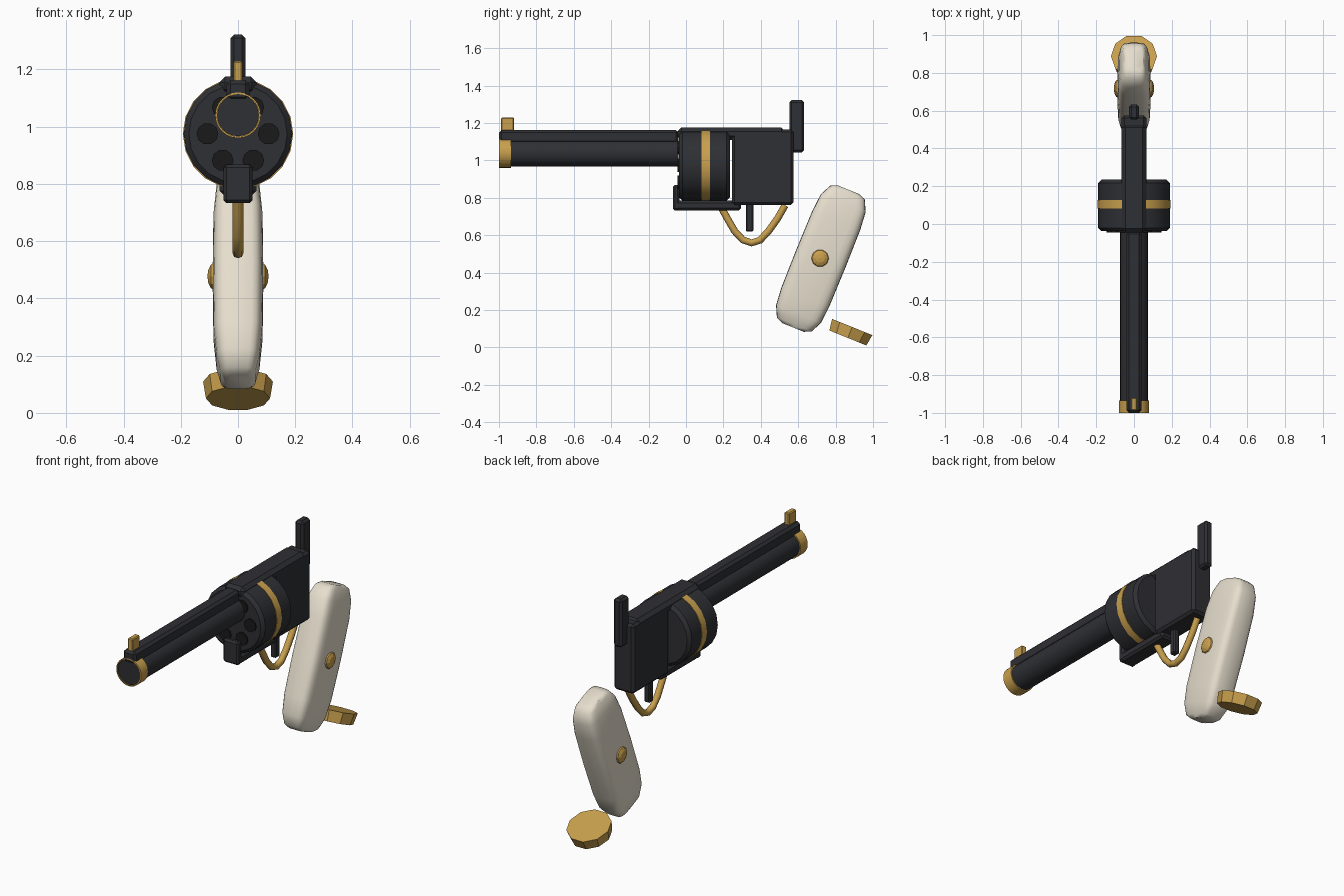
import bpy, bmesh
from math import sin, cos, pi, radians, copysign
from mathutils import Matrix, Vector

if "Cube" in bpy.data.objects:
    bpy.data.objects.remove(bpy.data.objects["Cube"])


def material(name, rgb):
    m = bpy.data.materials.new(name)
    m.diffuse_color = (*rgb, 1)
    m.use_nodes = True
    m.node_tree.nodes["Principled BSDF"].inputs["Base Color"].default_value = m.diffuse_color
    return m


STEEL = material("dark_steel", (0.028, 0.029, 0.034))
BLACK = material("black", (0.010, 0.010, 0.011))
BRASS = material("brass", (0.58, 0.35, 0.075))
IVORY = material("ivory", (0.80, 0.74, 0.62))
TILT = radians(22)


def finish(bm, name, mat, smooth=None):
    bmesh.ops.recalc_face_normals(bm, faces=bm.faces)
    me = bpy.data.meshes.new(name)
    bm.to_mesh(me)
    bm.free()
    ob = bpy.data.objects.new(name, me)
    bpy.context.collection.objects.link(ob)
    me.materials.append(mat)
    if smooth:
        bpy.ops.object.select_all(action='DESELECT')
        ob.select_set(True)
        bpy.context.view_layer.objects.active = ob
        bpy.ops.object.shade_smooth_by_angle(angle=radians(smooth))
    return ob


def box(name, hx, y0, y1, z0, z1, mat=STEEL, bevel=0.012):
    bm = bmesh.new()
    size = Matrix.Diagonal((2 * hx, y1 - y0, z1 - z0, 1))
    bmesh.ops.create_cube(bm, size=1, matrix=Matrix.Translation((0, (y0 + y1) / 2, (z0 + z1) / 2)) @ size)
    bmesh.ops.bevel(bm, geom=bm.edges[:], offset=bevel, segments=1, affect='EDGES')
    return finish(bm, name, mat)


def lathe(name, profile, sides, x, z, mat=STEEL, smooth=None, caps=True):
    """Rings of (y, radius) around an axis along y."""
    bm = bmesh.new()
    rings = [[bm.verts.new((x + r * cos(2 * pi * i / sides), y, z + r * sin(2 * pi * i / sides)))
              for i in range(sides)] for y, r in profile]
    skin(bm, rings, caps)
    return finish(bm, name, mat, smooth)


def skin(bm, rings, caps=True):
    for a, b in zip(rings, rings[1:]):
        for i in range(len(a)):
            j = (i + 1) % len(a)
            bm.faces.new((a[i], a[j], b[j], b[i]))
    if caps:
        bm.faces.new(rings[0])
        bm.faces.new(rings[-1])


# Barrel, rib, muzzle band and front sight
lathe("barrel", [(-0.995, 0.073), (-0.04, 0.073)], 24, 0, 1.04, smooth=30)
lathe("muzzle_band", [(-1.0, 0.074), (-1.0, 0.08), (-0.935, 0.08), (-0.935, 0.073)], 24, 0, 1.04, BRASS, 30, caps=False)
box("barrel_rib", 0.04, -1.0, -0.04, 1.09, 1.163, bevel=0.014)
box("front_sight", 0.016, -0.988, -0.92, 1.15, 1.23, BRASS, 0.005)

# Cylinder with brass band and six chambers
lathe("cylinder", [(-0.038, 0.172), (-0.02, 0.19), (0.217, 0.19), (0.235, 0.172)], 20, 0, 0.975, smooth=30)
lathe("cylinder_band", [(0.083, 0.185), (0.083, 0.193), (0.127, 0.193), (0.127, 0.185)], 20, 0, 0.975, BRASS, 30, caps=False)
for i in range(6):
    a = i * pi / 3
    lathe(f"chamber_{i + 1}", [(-0.046, 0.038), (-0.03, 0.038)], 10, 0.107 * cos(a), 0.975 + 0.107 * sin(a), BLACK)

# Frame
box("rear_frame", 0.065, 0.245, 0.575, 0.762, 1.165, bevel=0.014)
box("top_strap", 0.065, -0.045, 0.53, 1.11, 1.175, bevel=0.02)
box("bottom_strap", 0.05, -0.06, 0.295, 0.733, 0.785)
box("front_post", 0.05, -0.07, -0.035, 0.733, 0.868, bevel=0.01)

# Hammer and trigger
box("hammer", 0.026, 0.553, 0.632, 1.043, 1.322)
box("trigger", 0.018, 0.32, 0.36, 0.62, 0.79, bevel=0.006)

# Trigger guard: bent round bar
path = [(0.175, 0.775), (0.215, 0.70), (0.26, 0.622), (0.305, 0.574), (0.35, 0.559),
        (0.395, 0.573), (0.44, 0.62), (0.49, 0.69), (0.53, 0.76)]
bm = bmesh.new()
rings = []
for k, (y, z) in enumerate(path):
    p, q = path[max(k - 1, 0)], path[min(k + 1, len(path) - 1)]
    t = Vector((0, q[0] - p[0], q[1] - p[1])).normalized()
    n = Vector((0, -t.z, t.y))
    rings.append([bm.verts.new(Vector((0.019 * cos(i * pi / 4), y, z)) + n * 0.019 * sin(i * pi / 4)) for i in range(8)])
skin(bm, rings)
finish(bm, "trigger_guard", BRASS, 50)

# Grip: tilted loft of rounded-rectangle sections (height, half depth, half width)
ends = [(0.397, 0.062, 0.048), (0.38, 0.1, 0.061), (0.32, 0.129, 0.076), (0.22, 0.138, 0.086)]
stations = [(-u, v, w) for u, v, w in ends] + [(0, 0.14, 0.089)] + ends[::-1]
tilted = Matrix.Rotation(-TILT, 4, 'X')


def rounded(c):
    return copysign(abs(c) ** 0.45, c)


bm = bmesh.new()
skin(bm, [[bm.verts.new((w * rounded(cos(i * pi / 12)), v * rounded(sin(i * pi / 12)), u)) for i in range(24)]
          for u, v, w in stations])
bmesh.ops.transform(bm, matrix=Matrix.Translation((0, 0.721, 0.475)) @ tilted, verts=bm.verts)
finish(bm, "grip", IVORY, 50)

# Grip studs on both sides
for side, label in ((-1, "left"), (1, "right")):
    bm = bmesh.new()
    bmesh.ops.create_uvsphere(bm, u_segments=10, v_segments=6, radius=0.05)
    bmesh.ops.transform(bm, verts=bm.verts, matrix=Matrix.Translation((side * 0.082, 0.717, 0.477))
                        @ Matrix.Diagonal((0.5, 1, 1, 1)) @ Matrix.Rotation(pi / 2, 4, 'Y'))
    finish(bm, f"grip_stud_{label}", BRASS)

# Butt cap: tapered ten-sided disc below the grip
bm = bmesh.new()
bmesh.ops.create_cone(bm, cap_ends=True, segments=10, radius1=0.112, radius2=0.122, depth=0.063,
                      matrix=Matrix.Translation((0, 0.877, 0.08)) @ tilted @ Matrix.Rotation(pi / 2, 4, 'Z'))
finish(bm, "butt_cap", BRASS)
